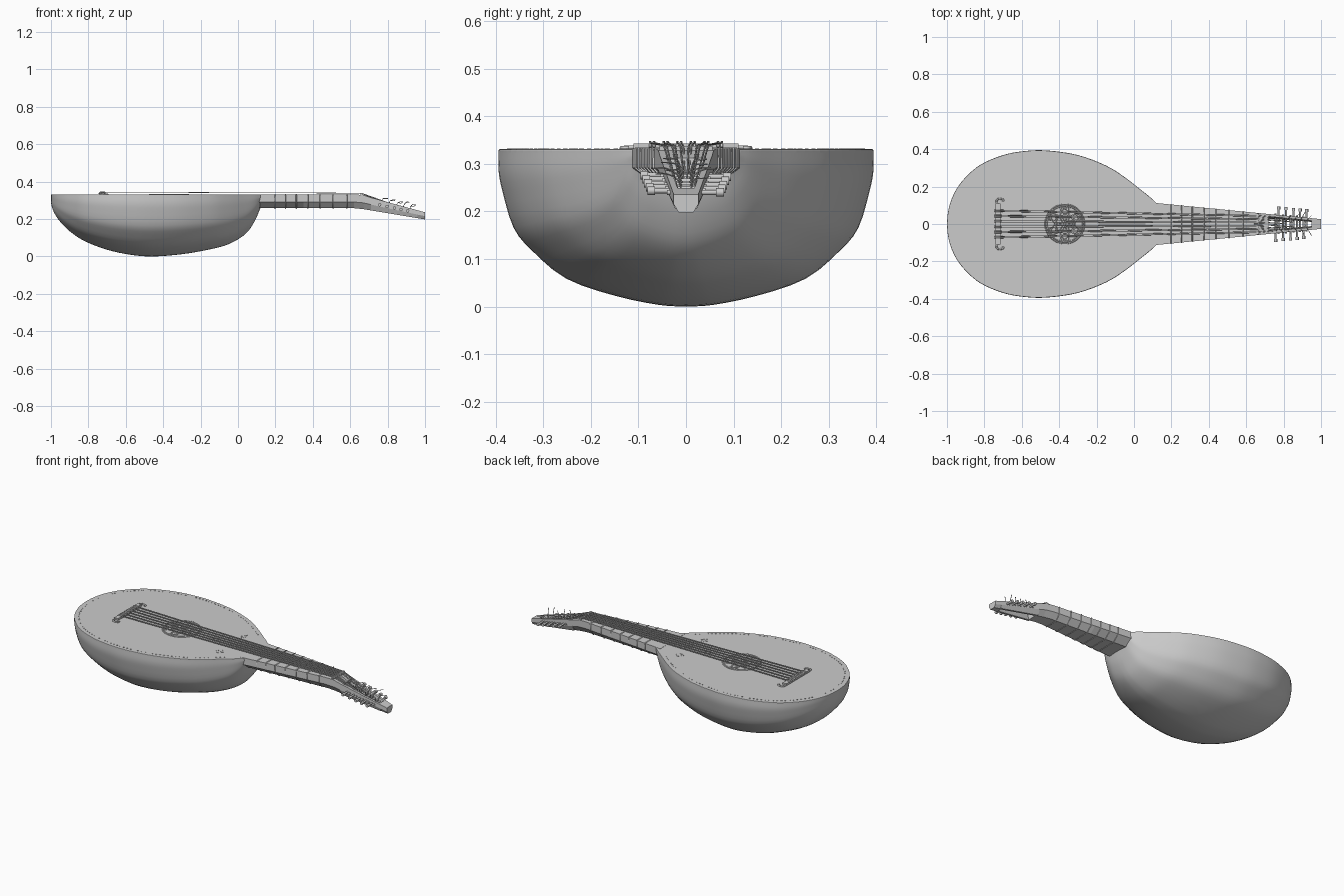
import bpy, bmesh, math, random
from mathutils import Vector

if "Cube" in bpy.data.objects:
    bpy.data.objects.remove(bpy.data.objects["Cube"])
random.seed(4)


def make(name, verts, faces, smooth=None):
    me = bpy.data.meshes.new(name)
    bm = bmesh.new()
    vs = [bm.verts.new(v) for v in verts]
    for f in faces:
        bm.faces.new([vs[i] for i in f])
    bmesh.ops.remove_doubles(bm, verts=bm.verts, dist=1e-5)
    bmesh.ops.recalc_face_normals(bm, faces=bm.faces)
    bm.to_mesh(me)
    bm.free()
    ob = bpy.data.objects.new(name, me)
    bpy.context.collection.objects.link(ob)
    if smooth:
        select(ob)
        bpy.ops.object.shade_smooth_by_angle(angle=math.radians(smooth))
    return ob


def select(ob):
    bpy.ops.object.select_all(action='DESELECT')
    ob.select_set(True)
    bpy.context.view_layer.objects.active = ob


def spline(pts, n):
    # Catmull-Rom through a list of points
    p = [Vector(q) for q in pts]
    p = [2 * p[0] - p[1]] + p + [2 * p[-1] - p[-2]]
    out = []
    for i in range(1, len(p) - 2):
        a, b, c, d = p[i - 1:i + 3]
        for k in range(n):
            t = k / n
            out.append(0.5 * (2 * b + (c - a) * t + (2 * a - 5 * b + 4 * c - d) * t * t
                              + (3 * b - a - 3 * c + d) * t ** 3))
    return out + [p[-2]]


def loft(name, rings, closed=True, caps=True, smooth=None):
    n = len(rings[0])
    verts = [v for r in rings for v in r]
    faces = [(i * n + j, i * n + (j + 1) % n, (i + 1) * n + (j + 1) % n, (i + 1) * n + j)
             for i in range(len(rings) - 1) for j in range(n if closed else n - 1)]
    if caps:
        faces += [tuple(range(n)), tuple(range(len(verts) - n, len(verts)))]
    return make(name, verts, faces, smooth)


def wires(name, paths, r, cyclic=False, res=1):
    cu = bpy.data.curves.new(name, 'CURVE')
    cu.dimensions = '3D'
    cu.bevel_depth = r
    cu.bevel_resolution = res
    cu.use_fill_caps = True
    for path in paths:
        s = cu.splines.new('POLY')
        s.points.add(len(path) - 1)
        for q, v in zip(s.points, path):
            q.co = (*v, 1)
        s.use_cyclic_u = cyclic
    ob = bpy.data.objects.new(name, cu)
    bpy.context.collection.objects.link(ob)
    select(ob)
    bpy.ops.object.convert(target='MESH')
    return ob


def circle(cx, cy, r, z, n=24):
    return [(cx + r * math.cos(2 * math.pi * k / n), cy + r * math.sin(2 * math.pi * k / n), z) for k in range(n)]


def slabs(name, rings, z0, z1):
    # flat outlines extruded upward
    verts, faces = [], []
    for r in rings:
        n, b = len(r), len(verts)
        verts += [(p[0], p[1], z0) for p in r] + [(p[0], p[1], z1) for p in r]
        faces += [tuple(range(b, b + n)), tuple(range(b + n, b + 2 * n))]
        faces += [(b + j, b + (j + 1) % n, b + n + (j + 1) % n, b + n + j) for j in range(n)]
    return make(name, verts, faces)


# bowl: stations of length, half width and keel height
stations = spline([(-1, 0, .29), (-.995, .06, .265), (-.98, .12, .228), (-.95, .185, .185), (-.9, .25, .135),
                   (-.82, .317, .082), (-.7, .368, .036), (-.58, .39, .01), (-.46, .392, 0), (-.3, .368, .012),
                   (-.15, .312, .038), (-.05, .25, .066), (.04, .18, .12), (.09, .14, .19), (.12, .112, .26)], 4)
half = spline([(1, 0), (1, .12), (.98, .25), (.92, .49), (.82, .64), (.64, .82), (.38, .93), (.14, .99), (0, 1)], 3)
section = [(y, z) for y, z in half] + [(-y, z) for y, z in half[-2::-1]]
rim = .324
loft("bowl", [[(x, w * y, rim - (rim - max(zb, 0)) * z) for y, z in section] for x, w, zb in stations],
     closed=False, caps=False, smooth=50)

# soundboard
outline = [(x, w) for x, w, _ in stations] + [(x, -w) for x, w, _ in stations[:0:-1]]
board = slabs("soundboard", [outline], .320, .331)
bev = board.modifiers.new("edge", 'BEVEL')
bev.width = .003
bev.segments = 2

# edge inlay dashes
dashes, acc, prev = [], 0, None
cx = -.46
for x, y in outline:
    p = Vector((cx + (x - cx) * .95, y * .945))
    if x > .07:
        prev = None
        continue
    if prev is not None:
        d = p - prev
        L = d.length
        while acc < L:
            c = prev + d * (acc / L)
            t = d.normalized() * .005
            s = Vector((-t.y, t.x)) * .7
            dashes.append([c - t, c + s, c + t, c - s])
            acc += .022
        acc -= L
    prev = p
slabs("edge_inlay", dashes, .330, .3325)

# small flower inlays
petals = []
for fx, fy in ((-.145, 0), (-.04, .115), (-.04, -.115), (-.02, 0)):
    for a in range(4):
        petals.append(circle(fx + .016 * math.cos(a * math.pi / 2), fy + .016 * math.sin(a * math.pi / 2), .008, 0, 10))
slabs("flower_inlay", petals, .330, .3325)

# rosette of interlaced circles
rx = -.37
wires("rosette_rings", [circle(rx, 0, r, .331, 48) for r in (.105, .096)], .003, True)
rings = [circle(rx, 0, .048, .331)]
rings += [circle(rx + .048 * math.cos(a * math.pi / 3), .048 * math.sin(a * math.pi / 3), .048, .331) for a in range(6)]
rings += [circle(rx + .075 * math.cos((a + .5) * math.pi / 3), .075 * math.sin((a + .5) * math.pi / 3), .02, .331, 16)
          for a in range(6)]
wires("rosette_lattice", rings, .0025, True)

# bridge with curled ends
slabs("bridge", [[(-.74, -.11), (-.715, -.11), (-.715, .11), (-.74, .11)]], .329, .343)
wires("bridge_curls", [spline([(-.73, s * .1, .335), (-.735, s * .125, .334), (-.72, s * .135, .333),
                               (-.70, s * .13, .333), (-.70, s * .12, .333)], 5) for s in (-1, 1)], .005)

# neck: station of length, half width, top and bottom
def top(x):
    t = [(.0, .332), (.62, .332), (.67, .328), (.72, .312), (1, .236)]
    for (a, p), (b, q) in zip(t, t[1:]):
        if x <= b:
            return p + (q - p) * (x - a) / (b - a)
    return .236


def bottom(x):
    return .258 if x < .64 else .258 - (x - .64) / .36 * .06


def width(x):
    return .112 - (x - .12) * .0977


def neck_ring(x, grow=0):
    w, t, b = width(x) + grow, top(x) + grow, bottom(x) - grow
    m = t - (t - b) * .55
    return [(x, -w, t), (x, w, t), (x, w, m), (x, w * .6, b), (x, -w * .6, b), (x, -w, m)]


loft("neck", [neck_ring(x) for x in (.09, .35, .62, .67, .72)])
loft("head_tip", [neck_ring(x) for x in (.95, 1)])

# open pegbox cheeks
for s, name in ((1, "pegbox_cheek_left"), (-1, "pegbox_cheek_right")):
    rings = []
    for x in (.71, .8, .96):
        w, t, b = width(x), top(x), bottom(x)
        rings.append([(x, s * w, t), (x, s * w, t - (t - b) * .55), (x, s * w * .75, b),
                      (x, s * (w * .75 - .012), b), (x, s * (w - .013), t)])
    loft(name, rings)

# nut
slabs("nut", [[(.655, -.056), (.667, -.056), (.667, .056), (.655, .056)]], .322, .337)

# tied gut frets around the neck
wires("frets", [neck_ring(.66 - 1.39 * (1 - 2 ** (-n / 12)), .001) for n in range(1, 8)], .0028, True)

# pegs with flat paddle heads
peg_x = (.765, .805, .845, .88, .915)
pegs, heads = [], []
for i, x in enumerate(peg_x):
    for s in (-1, 1):
        px = x + s * .008
        z = (top(px) + bottom(px)) / 2 + .006
        out = width(px) + .03
        pegs.append([(px, -s * (width(px) + .006), z), (px, s * out, z)])
        heads.append([(px, s * out, z), (px, s * (out + .016), z)])
wires("peg_shafts", pegs, .0055, res=2)
wires("peg_heads", heads, .009, res=2)

# paired strings from bridge over nut to pegs, with knots and loose ends
strings, knots, tails = [], [], []
for c in range(6):
    for k in (-1, 1):
        yb = (c - 2.5) * .0285 + k * .004
        yn = (c - 2.5) * .0175 + k * .003
        px = peg_x[(2 - min(c, 5 - c)) * 2 if k > 0 else min(4, 3 - min(c, 5 - c))]
        pz = (top(px) + bottom(px)) / 2 + .012
        strings.append([(-.74, yb, .344), (.66, yn, .3385), (px, yn * .45, pz)])
        knots.append([(-.745, yb, .335), (-.735, yb, .346), (-.712, yb, .345), (-.71, yb, .335)])
wires("strings", strings, .0018)
wires("string_knots", knots, .003)
for i, x in enumerate(peg_x):
    for s in (-1, 1):
        z = top(x)
        e = random.uniform(.01, .04)
        tails.append(spline([(x, s * .008, z - .02), (x + .008, s * .018, z + .008), (x + .022, s * (.025 + e * .5), z + e * .6),
                             (x + .035, s * (.03 + e), z + e * .5 + .003)], 5))
wires("loose_string_ends", tails, .0016)
